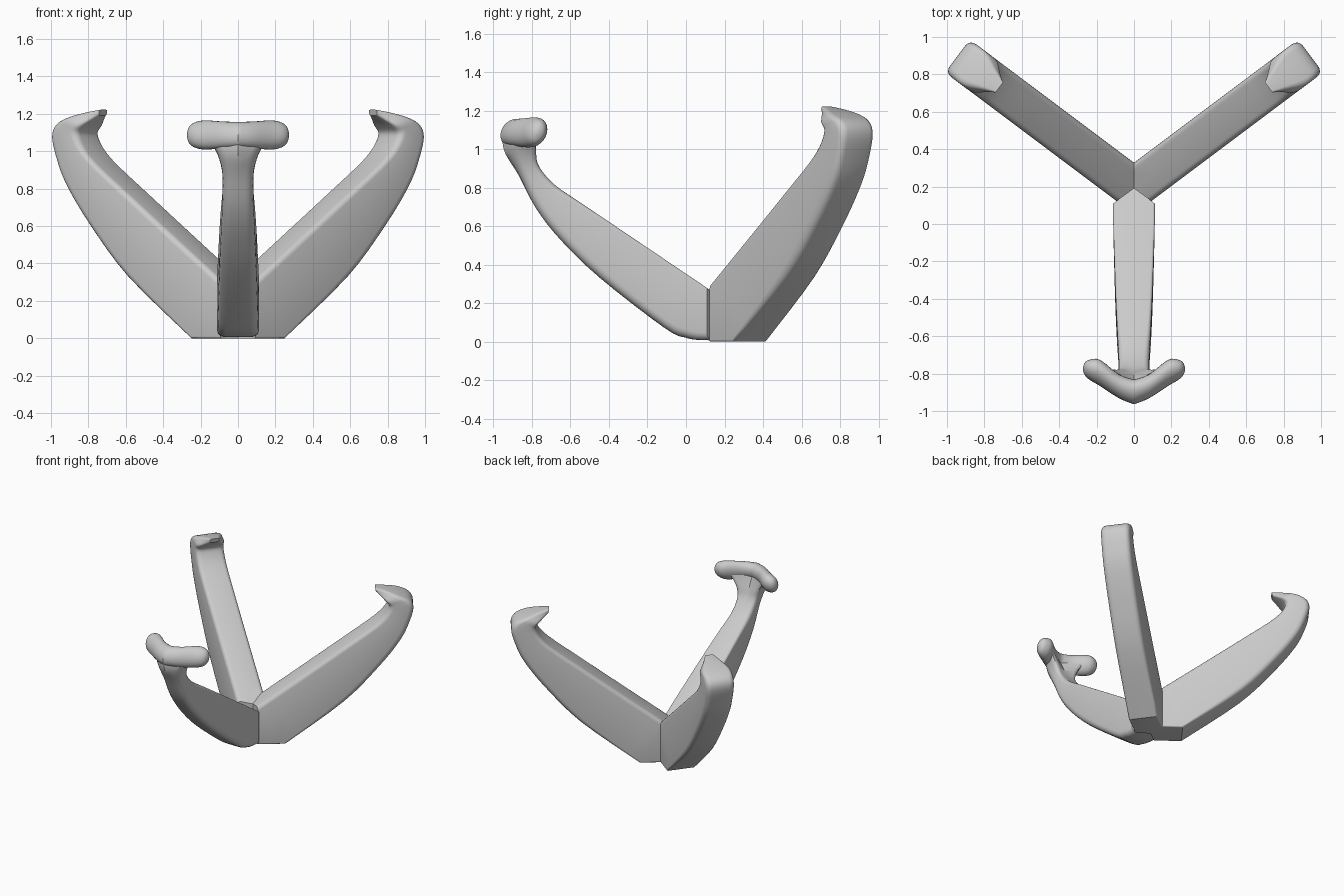
import bpy, bmesh, math
from mathutils import Vector

if "Cube" in bpy.data.objects:
    bpy.data.objects.remove(bpy.data.objects["Cube"])


def smooth_rows(rows, steps, straight=0):
    """Catmull-Rom resample of section rows; the first segments stay straight."""
    rows = [Vector(r) for r in rows]
    out = []
    for i in range(len(rows) - 1):
        p1, p2 = rows[i], rows[i + 1]
        if i < straight:
            out.append(p1)
            continue
        p0 = rows[max(i - 1, straight)]
        p3 = rows[min(i + 2, len(rows) - 1)]
        for k in range(steps):
            t = k / steps
            out.append(p1 + (p2 - p0) * (t / 2)
                       + (p0 * 2 - p1 * 5 + p2 * 4 - p3) * (t * t / 2)
                       + (p1 * 3 - p0 - p2 * 3 + p3) * (t ** 3 / 2))
    return out + [rows[-1]]


def arm_ring(row, origin, along, across):
    """Rounded rectangle between an inner point A and an outer point B."""
    au, az, bu, bz, w, r_in, r_out, bend = row
    a, b = Vector((au, az)), Vector((bu, bz))
    length = (a - b).length
    d = (a - b) / length
    r_in, r_out = min(r_in, length * .45, w * .9), min(r_out, length * .45, w * .9)
    flat = []
    for st, top, start in ((1, 0, -90), (1, 1, 0), (-1, 1, 90), (-1, 0, 180)):
        r = r_in if top else r_out
        cx, cq = st * (w - r), (length - r if top else r)
        for k in range(5):
            ang = math.radians(start + k * 22.5)
            flat.append((cx + r * math.cos(ang), cq + r * math.sin(ang)))
        if start in (0, 180):
            flat.append((0, length if top else 0))
    ring = []
    for t, q in flat:
        p = b + d * q
        ring.append(origin + along * (p.x - bend * abs(t)) + across * t + Vector((0, 0, p.y)))
    return ring


def loft(name, rings, cuts=()):
    bm = bmesh.new()
    loops = [[bm.verts.new(p) for p in ring] for ring in rings]
    n = len(loops[0])
    for r0, r1 in zip(loops, loops[1:]):
        for i in range(n):
            bm.faces.new((r0[i], r0[(i + 1) % n], r1[(i + 1) % n], r1[i]))
    bm.faces.new(loops[0])
    bm.faces.new(loops[-1])
    for co, no in cuts:
        bmesh.ops.bisect_plane(bm, geom=bm.verts[:] + bm.edges[:] + bm.faces[:],
                               plane_co=co, plane_no=no, clear_outer=True)
        bmesh.ops.holes_fill(bm, edges=[e for e in bm.edges if e.is_boundary], sides=0)
    bmesh.ops.recalc_face_normals(bm, faces=bm.faces[:])
    mesh = bpy.data.meshes.new(name)
    bm.to_mesh(mesh)
    bm.free()
    ob = bpy.data.objects.new(name, mesh)
    bpy.context.collection.objects.link(ob)
    bpy.ops.object.select_all(action='DESELECT')
    ob.select_set(True)
    bpy.context.view_layer.objects.active = ob
    bpy.ops.object.shade_smooth_by_angle(angle=math.radians(32))
    return ob


joint = Vector((0, .19, 0))

# Rear arms: inner u,z / outer u,z / half width / inner and outer radius / bend
rear = [
    (-.14, .176, -.14, 0, .11, .03, .008, 0),
    (.05, .317, .235, 0, .11, .03, .012, 0),
    (.42, .59, .67, .33, .11, .03, .035, 0),
    (.68, .783, .93, .61, .11, .03, .04, 0),
    (.87, .925, 1.085, .82, .11, .03, .04, 0),
    (.95, 1.0, 1.15, .96, .11, .035, .04, 0),
    (.99, 1.06, 1.18, 1.075, .11, .04, .04, 0),
    (1.0, 1.10, 1.155, 1.14, .11, .04, .04, 0),
    (.975, 1.135, 1.08, 1.178, .105, .03, .03, 0),
    (.94, 1.165, .99, 1.205, .07, .02, .02, 0),
    (.905, 1.192, .90, 1.222, .035, .01, .01, 0),
]
for side, label in ((1, "right"), (-1, "left")):
    rings = [arm_ring(r, joint, Vector((.8 * side, .6, 0)), Vector((.6 * side, -.8, 0)))
             for r in smooth_rows(rear, 4, 1)]
    loft("rear_arm_" + label, rings,
         [((0, 0, 0), (-side, 0, 0)), (joint, (-.08 * side, -.11, 0))])

# Front arm, flaring into the crossbar at the top
front = [
    (-.22, .203, -.22, .008, .112, .012, .04, 0),
    (-.1, .285, -.083, .008, .112, .012, .04, 0),
    (0, .352, 0, .02, .111, .012, .045, 0),
    (.06, .393, .11, .07, .109, .012, .045, 0),
    (.33, .575, .446, .33, .1, .015, .045, 0),
    (.53, .71, .653, .53, .091, .02, .045, 0),
    (.68, .813, .78, .694, .083, .03, .045, 0),
    (.767, .907, .87, .865, .084, .03, .045, .1),
    (.81, .99, .94, .98, .11, .04, .05, .4),
    (.85, 1.07, .955, 1.06, .16, .04, .05, .6),
]
loft("front_arm",
     [arm_ring(r, Vector(), Vector((0, -1, 0)), Vector((1, 0, 0)))
      for r in smooth_rows(front, 4)],
     [(joint, (.08, .11, 0)), (joint, (-.08, .11, 0))])

# Crossbar: swept-back rounded bar on the front arm (x, y, y radius, z radius)
half = smooth_rows([
    (0, -.898, .066, .068), (.08, -.868, .064, .07), (.18, -.797, .07, .076),
    (.235, -.78, .055, .064), (.262, -.775, .035, .042), (.273, -.775, .008, .01)], 3)
bar = [(-x, y, ry, rz) for x, y, ry, rz in reversed(half[1:])] + [tuple(h) for h in half]
rings = []
for x, y, ry, rz in bar:
    ring = []
    for k in range(24):
        a = k * math.tau / 24
        dy = ry * math.cos(a)
        ring.append(Vector((x, y + dy, 1.087 + rz * math.sin(a) + .25 * dy)))
    rings.append(ring)
loft("front_crossbar", rings)
